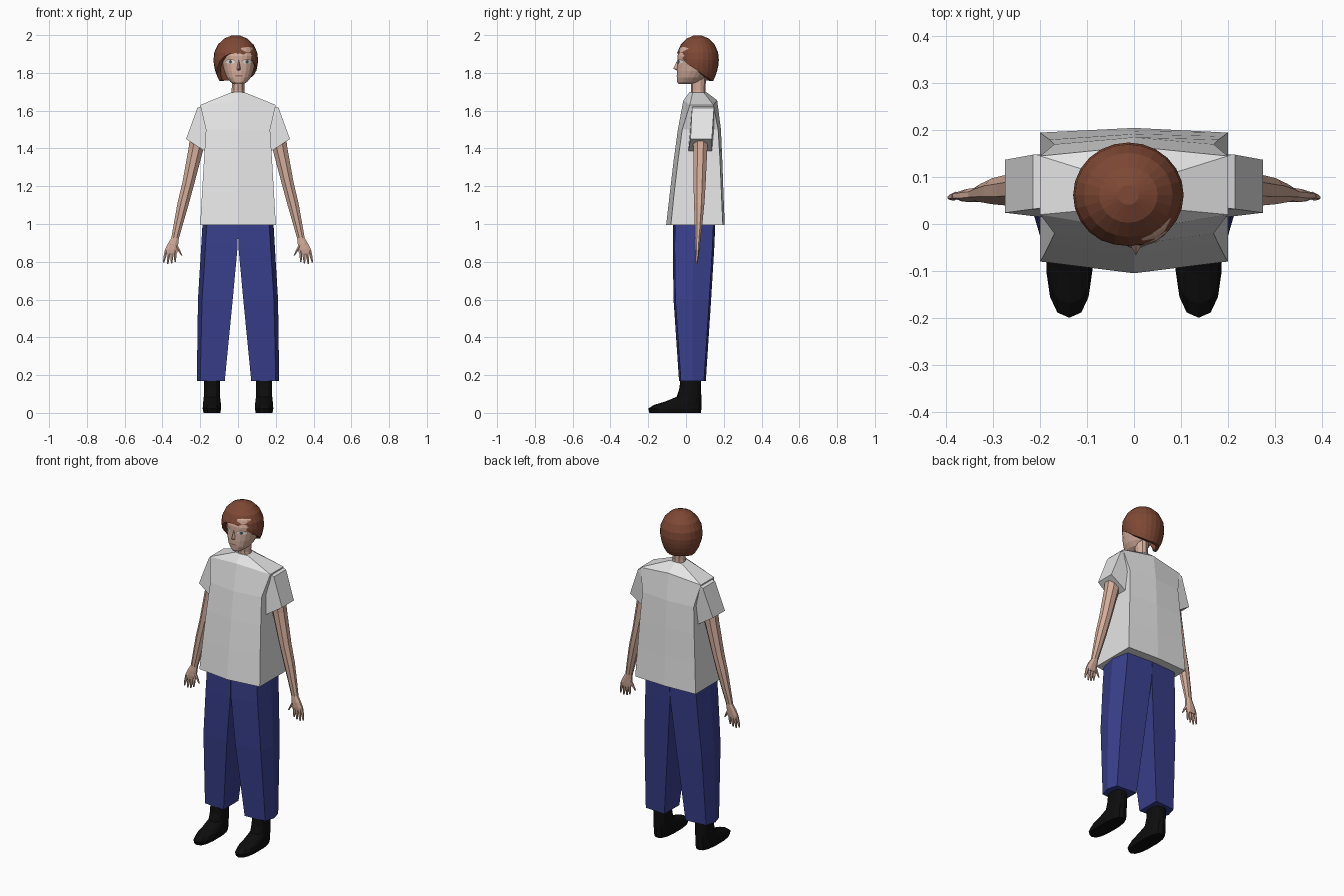
import bpy, bmesh, math
from mathutils import Vector
from mathutils.bvhtree import BVHTree

if "Cube" in bpy.data.objects:
    bpy.data.objects.remove(bpy.data.objects["Cube"])


def material(name, rgb):
    m = bpy.data.materials.new(name)
    m.diffuse_color = (*rgb, 1)
    m.use_nodes = True
    m.node_tree.nodes["Principled BSDF"].inputs["Base Color"].default_value = m.diffuse_color
    return m


SKIN = material("skin", (0.66, 0.42, 0.33))
HAIR = material("auburn hair", (0.21, 0.065, 0.035))
SHIRT = material("white cloth", (0.78, 0.78, 0.78))
PANTS = material("blue cloth", (0.04, 0.05, 0.26))
SHOE = material("black leather", (0.004, 0.004, 0.004))
WHITE = material("eye white", (0.75, 0.75, 0.72))
IRIS = material("eye grey", (0.07, 0.09, 0.09))
LIPS = material("lips", (0.32, 0.14, 0.11))


def finish(bm, name, mat):
    bmesh.ops.recalc_face_normals(bm, faces=bm.faces)
    me = bpy.data.meshes.new(name)
    bm.to_mesh(me)
    bm.free()
    ob = bpy.data.objects.new(name, me)
    me.materials.append(mat)
    bpy.context.collection.objects.link(ob)
    return ob


def add_loft(bm, rings, caps=True):
    """Skin a list of equal-sized rings of points."""
    vs = [[bm.verts.new(p) for p in r] for r in rings]
    n = len(vs[0])
    for a, b in zip(vs, vs[1:]):
        for i in range(n):
            j = (i + 1) % n
            bm.faces.new((a[i], a[j], b[j], b[i]))
    if caps:
        bm.faces.new(vs[0])
        bm.faces.new(vs[-1][::-1])


def ellipse(x, y, z, rx, ry, n=8, power=1.0):
    pts = []
    for i in range(n):
        a = 2 * math.pi * (i + 0.5) / n
        c, s = math.cos(a), math.sin(a)
        pts.append(Vector((x + rx * math.copysign(abs(c) ** power, c),
                           y + ry * math.copysign(abs(s) ** power, s), z)))
    return pts


def flip(rings, s):
    return [[Vector((p[0] * s, p[1], p[2])) for p in r] for r in rings]


def lerp_table(table, v):
    if v <= table[0][0]:
        return table[0][1]
    for (a, fa), (b, fb) in zip(table, table[1:]):
        if v <= b:
            return fa + (fb - fa) * (v - a) / (b - a)
    return table[-1][1]


# Shirt body: six-sided rings (z, half width, front mid, front corner, back corner, back mid)
body = []
for z, zc, w, fm, fc, bc, bk in [
        (0.995, 0.995, 0.20, -0.105, -0.08, 0.195, 0.205),
        (1.17, 1.17, 0.19, -0.085, -0.062, 0.187, 0.198),
        (1.34, 1.34, 0.18, -0.065, -0.042, 0.18, 0.192),
        (1.50, 1.50, 0.17, -0.043, -0.02, 0.17, 0.185),
        (1.655, 1.63, 0.20, -0.014, 0.02, 0.145, 0.165),
        (1.70, 1.695, 0.04, 0.02, 0.035, 0.095, 0.105)]:
    body.append([(0, fm, z), (w, fc, zc), (w, bc, zc), (0, bk, z), (-w, bc, zc), (-w, fc, zc)])
bm = bmesh.new()
add_loft(bm, body)
finish(bm, "shirt_body", SHIRT)

# Sleeves: four-sided tubes (outer x, outer z, inner x, inner z, front y, back y)
sleeve = []
for ox, oz, ix, iz, f, b in [(0.13, 1.645, 0.13, 1.50, 0.03, 0.145),
                             (0.215, 1.615, 0.155, 1.48, 0.02, 0.148),
                             (0.275, 1.45, 0.175, 1.385, 0.012, 0.137)]:
    sleeve.append([(ox, f + 0.012, oz), (ox, b, oz), (ix, b, iz), (ix, f, iz)])
for s, side in ((1, "left"), (-1, "right")):
    bm = bmesh.new()
    add_loft(bm, flip(sleeve, s))
    finish(bm, "sleeve_" + side, SHIRT)

# Trousers: five-sided legs (z, inner x, crease x, outer x, front y, back y)
leg = []
for z, ix, cx, ox, f, b in [(1.0, 0.0, 0.165, 0.188, -0.068, 0.155),
                            (0.88, 0.002, 0.172, 0.195, -0.07, 0.15),
                            (0.60, 0.028, 0.19, 0.212, -0.066, 0.133),
                            (0.17, 0.07, 0.2, 0.218, -0.037, 0.105)]:
    leg.append([(ix, f, z), (cx, f + 0.01, z), (ox, (f + b) / 2, z), (cx, b - 0.01, z), (ix, b, z)])
for s, side in ((1, "left"), (-1, "right")):
    bm = bmesh.new()
    add_loft(bm, flip(leg, s))
    finish(bm, "trouser_leg_" + side, PANTS)

# Boots: stacked ovals stretching forward towards the sole (z, half width, front y, back y)
boot = []
for z, w, f, b in [(0.22, 0.045, -0.025, 0.08), (0.13, 0.043, -0.035, 0.08),
                   (0.085, 0.044, -0.05, 0.081), (0.06, 0.047, -0.11, 0.082),
                   (0.042, 0.049, -0.17, 0.082), (0.022, 0.05, -0.2, 0.082),
                   (0.0, 0.045, -0.194, 0.078)]:
    boot.append(ellipse(0.138, (f + b) / 2, z, w, (b - f) / 2, 14, 0.8))
for s, side in ((1, "left"), (-1, "right")):
    bm = bmesh.new()
    add_loft(bm, flip(boot, s))
    finish(bm, "boot_" + side, SHOE)

# Arms and hands
arm = [ellipse(*r) for r in [
    (0.205, 0.075, 1.52, 0.045, 0.045), (0.222, 0.076, 1.40, 0.043, 0.040),
    (0.262, 0.072, 1.22, 0.035, 0.035), (0.290, 0.070, 1.11, 0.033, 0.030),
    (0.318, 0.066, 0.99, 0.026, 0.021), (0.333, 0.063, 0.925, 0.022, 0.015),
    (0.344, 0.061, 0.895, 0.030, 0.015), (0.352, 0.06, 0.865, 0.037, 0.013),
    (0.356, 0.06, 0.845, 0.036, 0.010)]]
fingers = [((0.380, 0.86), (0.394, 0.795)), ((0.364, 0.855), (0.373, 0.787)),
           ((0.348, 0.855), (0.352, 0.79)), ((0.332, 0.86), (0.333, 0.80)),
           ((0.332, 0.895), (0.297, 0.832))]
for s, side in ((1, "left"), (-1, "right")):
    bm = bmesh.new()
    add_loft(bm, flip(arm, s))
    for (x0, z0), (x1, z1) in fingers:
        xm, zm = (x0 + x1) / 2, (z0 + z1) / 2
        add_loft(bm, flip([ellipse(x0, 0.06, z0, 0.009, 0.009, 6),
                           ellipse(xm, 0.058, zm, 0.008, 0.008, 6),
                           ellipse(x1, 0.056, z1, 0.004, 0.004, 6)], s))
    finish(bm, "arm_" + side, SKIN)

# Neck
bm = bmesh.new()
add_loft(bm, [ellipse(0, 0.065, 1.66, 0.042, 0.042, 10), ellipse(0, 0.065, 1.71, 0.035, 0.038, 10),
              ellipse(0.003, 0.065, 1.80, 0.036, 0.042, 10)])
finish(bm, "neck", SKIN)

# Head: ovals from chin to crown (z, half width, front y, back y)
bm = bmesh.new()
add_loft(bm, [ellipse(0.004, (f + b) / 2, z, w, (b - f) / 2, 20, 0.93) for z, w, f, b in [
    (1.74, 0.026, -0.040, 0.03), (1.752, 0.045, -0.047, 0.075), (1.775, 0.064, -0.049, 0.10),
    (1.81, 0.078, -0.049, 0.13), (1.85, 0.087, -0.046, 0.145), (1.89, 0.09, -0.046, 0.15),
    (1.93, 0.082, -0.034, 0.14), (1.965, 0.05, 0.0, 0.11)]])
face_tree = BVHTree.FromBMesh(bm)
finish(bm, "head", SKIN)

# Nose: small wedge
bm = bmesh.new()
for p in [(0.004, -0.04, 1.875), (-0.013, -0.036, 1.815), (0.021, -0.036, 1.815),
          (0.004, -0.067, 1.823), (0.004, -0.04, 1.808), (0.004, -0.05, 1.86)]:
    bm.verts.new(p)
bmesh.ops.convex_hull(bm, input=bm.verts)
finish(bm, "nose", SKIN)


def face_patch(name, mat, x, z, w, h, lift):
    """Thin almond patch projected on the front of the head."""
    bm = bmesh.new()
    rings, n = [], 16
    for k in (0.1, 0.55, 1.0):
        ring = []
        for i in range(n):
            a = 2 * math.pi * i / n
            px, pz = x + k * w * math.cos(a), z + k * h * math.sin(a)
            hit = face_tree.ray_cast(Vector((px, -1, pz)), Vector((0, 1, 0)))[0]
            ring.append((px, hit.y - lift, pz))
        rings.append(ring)
    add_loft(bm, rings, caps=False)
    bm.faces.new([bm.verts[i] for i in range(n)] if not bm.verts.ensure_lookup_table() else [])
    finish(bm, name, mat)


# Eyes, lids and mouth
for s, side in ((1, "left"), (-1, "right")):
    x = 0.004 + s * 0.044
    face_patch("eyelid_" + side, LIPS, x, 1.861, 0.026, 0.0125, 0.0015)
    face_patch("eye_" + side, WHITE, x, 1.859, 0.025, 0.0105, 0.003)
    face_patch("iris_" + side, IRIS, x, 1.859, 0.008, 0.009, 0.0045)
face_patch("mouth", LIPS, 0.004, 1.784, 0.024, 0.004, 0.002)

# Hair: dome whose lower edge drops from the fringe to the nape
hairline = [(-0.05, 1.905), (-0.03, 1.885), (0.0, 1.85), (0.05, 1.82), (0.10, 1.785), (0.17, 1.757)]
bm = bmesh.new()
N, ROWS = 24, 8
CX, CY, MID, TOP = -0.012, 0.062, 1.875, 2.0


def hair_point(a, t, shrink=1.0):
    c, s = math.cos(a), math.sin(a)
    low = lerp_table(hairline, CY + 0.112 * s)
    if c < 0:  # longer lock on one side
        low -= 0.05 * c * c * max(0, 1 - abs(s))
    if t <= 0.5:
        ang = t * math.pi
        z, r = MID + (TOP - MID) * math.cos(ang), math.sin(ang)
        z = max(z, low)
        if z == low:
            r = math.sqrt(max(0, 1 - max(0, (z - MID) / (TOP - MID)) ** 2))
    else:
        z = min(MID, low) + (MID - min(MID, low)) * (2 - 2 * t)
        z = max(z, low)
        u = (MID - z) / 0.12
        r = 1 - 0.28 * u ** 2 if u > 0 else math.sqrt(1 - ((z - MID) / (TOP - MID)) ** 2)
    r *= shrink
    return (CX + 0.118 * r * c, CY + 0.112 * r * s, z)


angles = [2 * math.pi * i / N for i in range(N)]
rings = [[hair_point(a, t) for a in angles] for t in [0.06 + 0.94 * k / ROWS for k in range(ROWS + 1)]]
rings.append([hair_point(a, 1.0, 0.8) for a in angles])  # inner lip
add_loft(bm, rings, caps=False)
bm.verts.ensure_lookup_table()
bm.faces.new([bm.verts[i] for i in range(N)])
bmesh.ops.remove_doubles(bm, verts=bm.verts, dist=0.0005)
finish(bm, "hair", HAIR)
